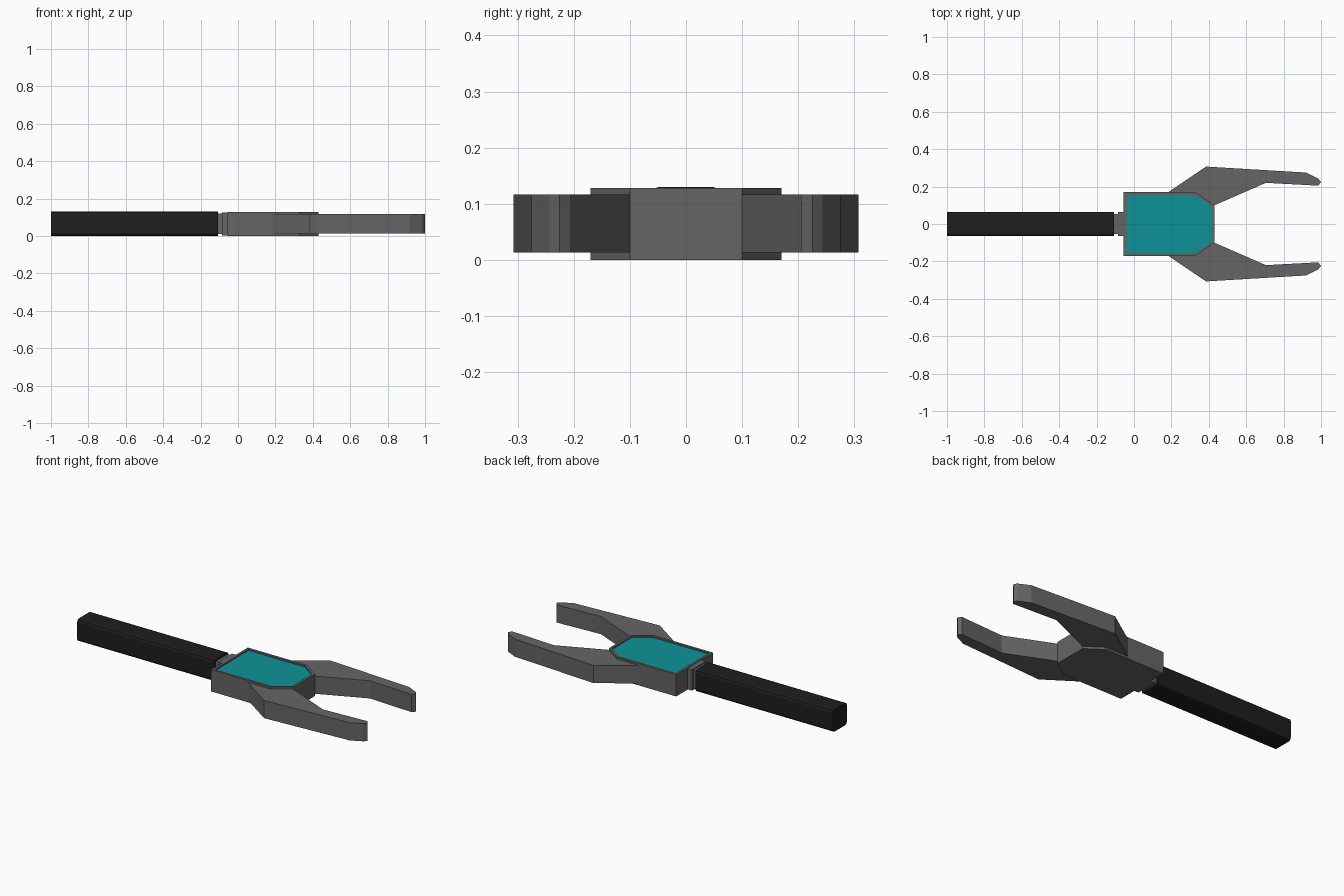
import bpy, bmesh

if "Cube" in bpy.data.objects:
    bpy.data.objects.remove(bpy.data.objects["Cube"])


def material(name, rgb):
    m = bpy.data.materials.new(name)
    m.diffuse_color = (*rgb, 1)
    m.use_nodes = True
    m.node_tree.nodes["Principled BSDF"].inputs["Base Color"].default_value = m.diffuse_color
    return m


GREY = material("dark_grey", (0.13, 0.13, 0.13))
BLACK = material("grip_black", (0.013, 0.013, 0.013))
TEAL = material("panel_teal", (0.004, 0.29, 0.31))


def prism(name, pts, z0, z1, mats, inset=0, depth=0, bevel=0):
    """Extrude a plan outline; optionally recess the top or bevel the long edges."""
    bm = bmesh.new()
    base = bm.faces.new([bm.verts.new((x, y, z0)) for x, y in pts])
    ext = bmesh.ops.extrude_face_region(bm, geom=[base])
    top = [g for g in ext["geom"] if isinstance(g, bmesh.types.BMFace)][0]
    for v in top.verts:
        v.co.z = z1
    bmesh.ops.recalc_face_normals(bm, faces=bm.faces[:])
    if inset:
        bmesh.ops.inset_region(bm, faces=[top], thickness=inset, use_even_offset=True)
        # Extrude downwards for a sharp rim
        ext = bmesh.ops.extrude_face_region(bm, geom=[top])
        floor = [g for g in ext["geom"] if isinstance(g, bmesh.types.BMFace)][0]
        if top.is_valid:
            bm.faces.remove(top)
        for v in floor.verts:
            v.co.z -= depth
        floor.material_index = 1
        bmesh.ops.recalc_face_normals(bm, faces=bm.faces[:])
    if bevel:
        long_edges = [e for e in bm.edges
                      if abs(e.verts[0].co.x - e.verts[1].co.x) > 0.5]
        bmesh.ops.bevel(bm, geom=long_edges, offset=bevel, segments=2,
                        profile=0.5, affect='EDGES')
    me = bpy.data.meshes.new(name)
    bm.to_mesh(me)
    bm.free()
    for m in mats:
        me.materials.append(m)
    ob = bpy.data.objects.new(name, me)
    bpy.context.collection.objects.link(ob)
    return ob


def rect(x0, x1, h):
    return [(x0, -h), (x1, -h), (x1, h), (x0, h)]


# Long grip and stepped neck
prism("handle", rect(-1.0, -0.107, 0.065), 0, 0.13, [BLACK], bevel=0.016)
prism("neck", rect(-0.11, -0.08, 0.054), 0.01, 0.119, [GREY])
prism("collar", rect(-0.085, -0.05, 0.065), 0.002, 0.125, [GREY])

# Body with recessed coloured panel
half = [(0.33, 0.17), (0.43, 0.10)]
body = [(-0.055, -0.17)] + [(x, -y) for x, y in half] + half[::-1] + [(-0.055, 0.17)]
prism("body", body, 0, 0.128, [GREY, TEAL], inset=0.014, depth=0.008)

# Jaws, mirrored across the centre line
jaw = [(0.18, 0.165), (0.183, 0.17), (0.385, 0.307), (0.92, 0.275), (0.985, 0.243),
       (1.0, 0.225), (0.985, 0.205), (0.705, 0.22), (0.43, 0.10),
       (0.42, 0.10), (0.325, 0.165)]
for side, name in ((1, "jaw_left"), (-1, "jaw_right")):
    prism(name, [(x, y * side) for x, y in jaw], 0.013, 0.117, [GREY])
